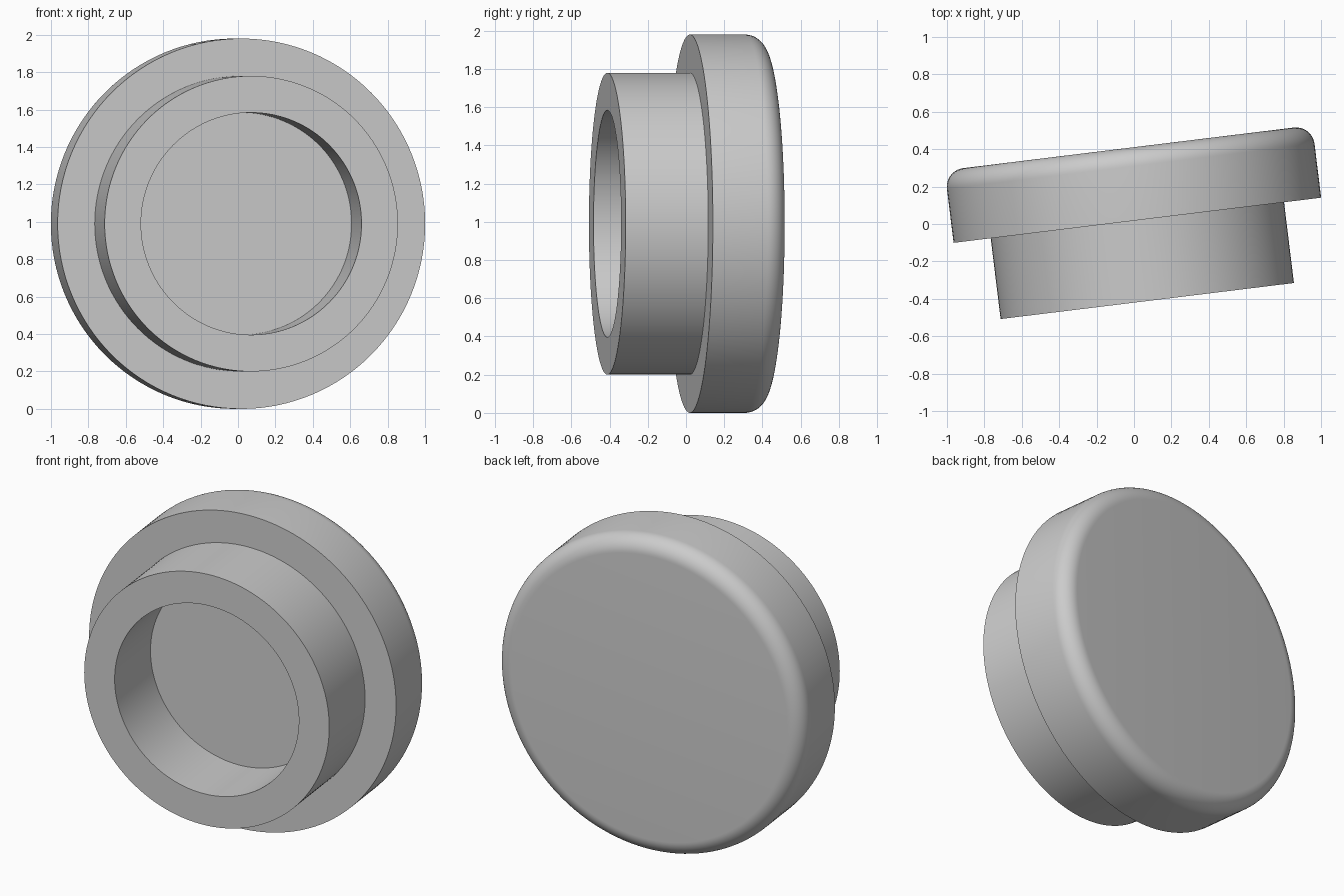
import bpy, bmesh, math
from mathutils import Matrix, Vector

if "Cube" in bpy.data.objects:
    bpy.data.objects.remove(bpy.data.objects["Cube"])

SEGMENTS = 128
CAP_R, COLLAR_R, BORE_R = 0.99, 0.79, 0.594
CAP_DEPTH, COLLAR_DEPTH, FILLET = 0.39, 0.435, 0.1
TILT = math.radians(7)

grey = bpy.data.materials.new("plain grey")
grey.use_nodes = True
colour = (0.6, 0.6, 0.6, 1)
grey.diffuse_color = colour
grey.node_tree.nodes["Principled BSDF"].inputs["Base Color"].default_value = colour

# Profile as (radius, depth): recess floor, collar, cap, rounded back edge
profile = [(BORE_R, 0), (BORE_R, -COLLAR_DEPTH), (COLLAR_R, -COLLAR_DEPTH),
           (COLLAR_R, 0), (CAP_R, 0)]
STEPS = 12
for i in range(STEPS + 1):
    a = math.pi / 2 * i / STEPS
    profile.append((CAP_R - FILLET + FILLET * math.cos(a),
                    CAP_DEPTH - FILLET + FILLET * math.sin(a)))

# Turn the profile around the y axis and close the two flat discs
bm = bmesh.new()
verts = [bm.verts.new((r, y, 0)) for r, y in profile]
edges = [bm.edges.new(pair) for pair in zip(verts, verts[1:])]
bmesh.ops.spin(bm, geom=verts + edges, cent=(0, 0, 0), axis=(0, 1, 0),
               angle=math.tau, steps=SEGMENTS, use_merge=False)
bmesh.ops.remove_doubles(bm, verts=bm.verts[:], dist=0.0005)
bmesh.ops.holes_fill(bm, edges=[e for e in bm.edges if e.is_boundary], sides=0)
bmesh.ops.recalc_face_normals(bm, faces=bm.faces[:])

# Turn the plug slightly about the vertical and stand it on the ground
place = Matrix.Translation(Vector((0.018, 0.02, CAP_R))) @ Matrix.Rotation(TILT, 4, "Z")
bmesh.ops.transform(bm, matrix=place, verts=bm.verts[:])

mesh = bpy.data.meshes.new("stepped_plug")
bm.to_mesh(mesh)
bm.free()
mesh.materials.append(grey)
plug = bpy.data.objects.new("stepped_plug", mesh)
bpy.context.collection.objects.link(plug)

# Smooth round walls with sharp rims
bpy.ops.object.select_all(action="DESELECT")
plug.select_set(True)
bpy.context.view_layer.objects.active = plug
bpy.ops.object.shade_smooth_by_angle(angle=math.radians(30))
